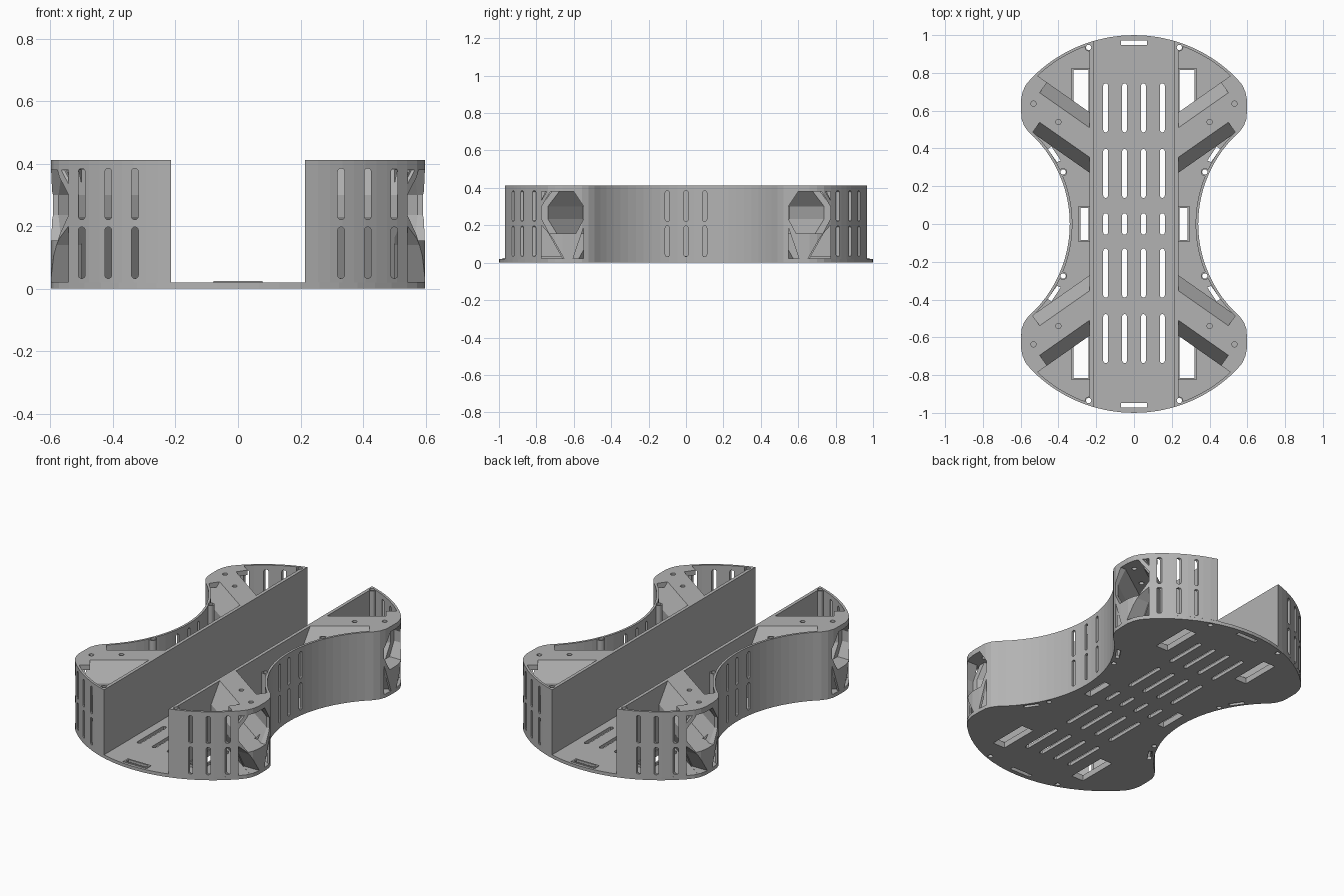
import bpy, bmesh
from math import sin, cos, asin, pi, radians, sqrt
from mathutils import Vector

cube = bpy.data.objects.get("Cube")
if cube:
    bpy.data.objects.remove(cube)

grey = bpy.data.materials.new("plain grey")
grey.use_nodes = True
COLOUR = (0.45, 0.45, 0.45, 1)
grey.diffuse_color = COLOUR
grey.node_tree.nodes["Principled BSDF"].inputs["Base Color"].default_value = COLOUR

# Extrusion frames: profile (a, b) swept along c
UP = lambda a, b, c: Vector((a, b, c))
ALONG_X = lambda a, b, c: Vector((c, a, b))
ALONG_Y = lambda a, b, c: Vector((a, c, b))
ANGLE = radians(35)
ARM_ROOT = Vector((0.233, 0.43, 0))
ARM_DIR = Vector((cos(ANGLE), sin(ANGLE), 0))
ARM_SIDE = Vector((-sin(ANGLE), cos(ANGLE), 0))
ARM = lambda a, b, c: ARM_ROOT + ARM_SIDE * a + ARM_DIR * c + Vector((0, 0, b))
ARM_UP = lambda a, b, c: ARM(b, c, a)
FLOOR, TOP = 0.02, 0.412


def build(name, prisms):
    """Make one object from (points, low, high, frame) prisms."""
    bm = bmesh.new()
    for pts, lo, hi, frame in prisms:
        low = [bm.verts.new(frame(a, b, lo)) for a, b in pts]
        high = [bm.verts.new(frame(a, b, hi)) for a, b in pts]
        bm.faces.new(low)
        bm.faces.new(high)
        for i in range(len(pts)):
            j = (i + 1) % len(pts)
            bm.faces.new((low[i], low[j], high[j], high[i]))
    bmesh.ops.recalc_face_normals(bm, faces=bm.faces)
    mesh = bpy.data.meshes.new(name)
    bm.to_mesh(mesh)
    bm.free()
    mesh.materials.append(grey)
    ob = bpy.data.objects.new(name, mesh)
    bpy.context.collection.objects.link(ob)
    return ob


def combine(ob, prisms, operation="DIFFERENCE"):
    """Apply a boolean with a temporary cutter."""
    cutter = build("cutter", prisms)
    cutter.hide_render = True
    mod = ob.modifiers.new("cut", "BOOLEAN")
    mod.object, mod.operation, mod.solver = cutter, operation, "EXACT"
    mod.use_self = True
    bpy.context.view_layer.objects.active = ob
    bpy.ops.object.modifier_apply(modifier=mod.name)
    bpy.data.objects.remove(cutter)


def mirror(ob, x=True, y=True):
    mod = ob.modifiers.new("mirror", "MIRROR")
    mod.use_axis = (x, y, False)
    mod.use_mirror_merge = False


def slot(x, y, w, h, n=5):
    """Upright stadium profile."""
    r, s = w / 2, h / 2 - w / 2
    arc = [pi * i / n for i in range(n + 1)]
    return ([(x + r * cos(t), y + s + r * sin(t)) for t in arc]
            + [(x - r * cos(t), y - s - r * sin(t)) for t in arc])


def rect(x0, x1, y0, y1):
    return [(x0, y0), (x1, y0), (x1, y1), (x0, y1)]


def circle(x, y, r, n=16):
    return [(x + r * cos(2 * pi * i / n), y + r * sin(2 * pi * i / n)) for i in range(n)]


def flip(pts, sx, sy):
    return [(x * sx, y * sy) for x, y in pts]


def four(pts):
    return [flip(pts, sx, sy) for sx in (1, -1) for sy in (1, -1)]


# Outline: concave waist, rounded corner, broad end arc
def quarter(x_end):
    waist = [(0.995 - 0.655 * cos(t), 0.655 * sin(t))
             for t in [asin(0.49 / 0.655) * i / 12 for i in range(13)]]
    corner = [(0.582, 0.52), (0.595, 0.555), (0.598, 0.6), (0.598, 0.66), (0.59, 0.7), (0.572, 0.738)]
    a0, a1 = asin(0.54 / 0.76), asin(x_end / 0.76)
    end = [(0.76 * sin(t), 0.24 + 0.76 * cos(t))
           for t in [a0 + (a1 - a0) * i / 9 for i in range(10)]]
    return waist + corner + end


def half(x_end):
    q = quarter(x_end)
    return flip(q[:0:-1], 1, -1) + q


def inset(line, d, x_end):
    out = []
    for i, p in enumerate(line):
        a, b = Vector(line[max(i - 1, 0)]), Vector(line[min(i + 1, len(line) - 1)])
        t = (b - a).normalized()
        out.append((p[0] - t.y * d, p[1] + t.x * d))
    y = 0.24 + sqrt((0.76 - d) ** 2 - x_end ** 2)
    out[0], out[-1] = (x_end, -y), (x_end, y)
    return out


# Bolt holes shared by floor, shell and posts
BOLTS = [(0.24, 0.935), (0.375, 0.275)]
bolt_cuts = [(p, -0.1, 0.6, UP) for x, y in BOLTS for p in four(circle(x, y, 0.014))]

# Floor plate with slots and openings
right = half(0.0)
base = build("base_plate", [(right + flip(right[-2:0:-1], -1, 1), 0, FLOOR, UP)])
port = rect(0.24, 0.32, 0.57, 0.815)
side_port = rect(0.24, 0.283, -0.085, 0.085)
end_port = rect(-0.068, 0.068, 0.948, 0.972)
sliver = [(0.388, 0.335), (0.408, 0.328), (0.457, 0.397), (0.437, 0.41)]
holes = four(port) + four(sliver) + [flip(side_port, s, 1) for s in (1, -1)]
holes += [flip(end_port, 1, s) for s in (1, -1)]
for x in (-0.15, -0.05, 0.05, 0.15):
    holes += [slot(x, y, 0.026, h) for y, h in
              ((0, 0.115), (0.268, 0.26), (-0.26, 0.26), (0.615, 0.26), (-0.607, 0.26))]
combine(base, [(p, -0.1, 0.1, UP) for p in holes] + bolt_cuts)

# Side shells with channel walls
outer = half(0.215)
inner = inset(outer, 0.014, 0.235)
shell = build("side_shell", [(outer, FLOOR, TOP, UP)])
combine(shell, [(inner, -0.1, 0.6, UP)])
vents = []
for z in (0.115, 0.303):
    for x in (0.33, 0.415, 0.5):
        vents += [(slot(x, z, 0.022, 0.165), s * 0.77, s * 1.1, ALONG_Y) for s in (1, -1)]
    vents += [(slot(y, z, 0.022, 0.165), 0.3, 0.45, ALONG_X) for y in (-0.1, 0, 0.1)]
window = [(0.60, 0.38), (0.725, 0.38), (0.772, 0.30), (0.772, 0.235),
          (0.73, 0.155), (0.59, 0.155), (0.547, 0.235), (0.547, 0.30)]
low_inner = [(0.547, 0.19), (0.547, 0.022), (0.604, 0.022)]
low_outer = [(0.72, 0.14), (0.772, 0.2), (0.772, 0.022), (0.652, 0.022)]
chip = [(0.772, 0.38), (0.772, 0.335), (0.745, 0.38)]
for shape in (window, low_inner, low_outer, chip):
    vents += [(flip(shape, s, 1), 0.5, 0.7, ALONG_X) for s in (1, -1)]
combine(shell, vents + bolt_cuts)
mirror(shell, y=False)

# Corner arms: hollow faceted tunnels on a tapering web
room = [(inset(outer, 0.008, 0.23), FLOOR, TOP, UP)]
right_side = [(0.064, TOP), (0.131, 0.30), (0.131, 0.23), (0.03, FLOOR - 0.01)]
bore_side = [(0.05, 0.38), (0.1, 0.30), (0.1, 0.235), (0.06, 0.155)]


def section(pts):
    return pts + flip(pts[::-1], -1, 1)


screws = [(circle(x, y, 0.014), 0.3, 0.6, UP) for x, y in ((0.532, 0.637), (0.4, 0.54))]
arm = build("corner_arm", [(section(right_side), -0.2, 0.6, ARM)])
combine(arm, room, "INTERSECT")
combine(arm, [(section(bore_side), 0.06, 0.7, ARM)])
front_cuts = [(s, 0.5, 0.7, ALONG_X) for s in (window, low_inner, low_outer)]
combine(arm, front_cuts + screws)
mirror(arm)

# Flat shoulders joining the arm top to the shell
for name, u, v0, v1 in (("outer_shoulder", 0.37, 0.064, 0.131), ("inner_shoulder", 0.28, -0.131, -0.064)):
    shoulder = build(name, [(rect(u, 0.7, v0, v1), TOP - 0.03, TOP, ARM_UP)])
    combine(shoulder, room, "INTERSECT")
    mirror(shoulder)

# Bolt posts
posts = build("bolt_posts", [(circle(x, y, 0.021), FLOOR, TOP - 0.001, UP) for x, y in BOLTS])
combine(posts, [(outer, -0.1, 0.6, UP)], "INTERSECT")
combine(posts, [(circle(x, y, 0.014), -0.1, 0.6, UP) for x, y in BOLTS]
        + [(rect(0, 0.216, 0.8, 1), -0.1, 0.6, UP)])
mirror(posts)


# Low rims around the floor openings
def rim(name, x0, x1, y0, y1, high, y=True):
    t = 0.01
    ob = build(name, [(rect(x0 - t, x1 + t, y0 - t, y1 + t), FLOOR, high, UP)])
    combine(ob, [(rect(x0, x1, y0, y1), -0.1, 0.6, UP)])
    mirror(ob, x=name != "end_rim", y=y)


rim("port_rim", 0.24, 0.32, 0.57, 0.815, 0.035)
rim("side_rim", 0.24, 0.283, -0.085, 0.085, 0.035, y=False)
rim("end_rim", -0.068, 0.068, 0.948, 0.972, 0.024)
